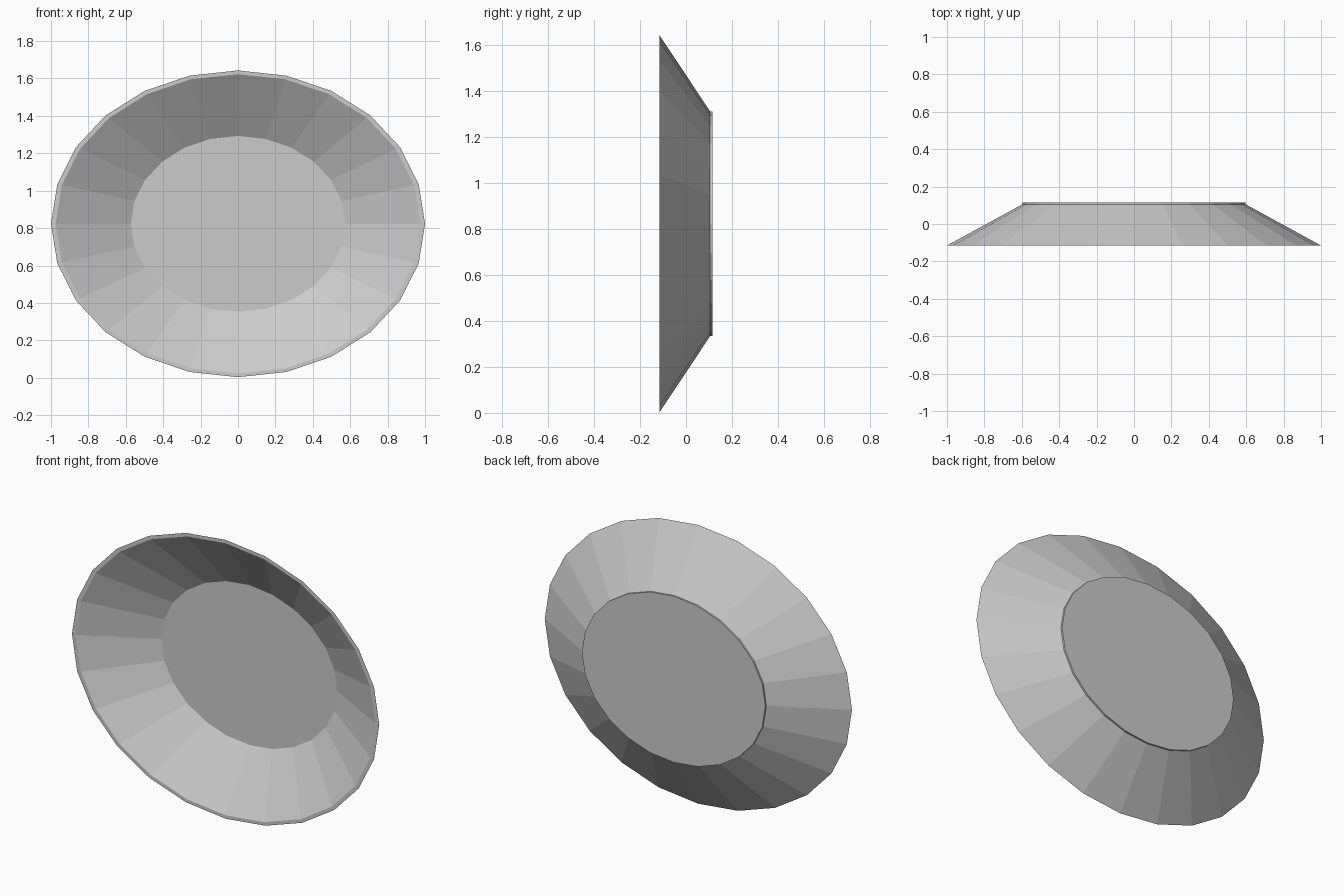
import bpy, bmesh
from math import sin, cos, tau

if "Cube" in bpy.data.objects:
    bpy.data.objects.remove(bpy.data.objects["Cube"])

SIDES = 24
CENTRE_Z = 0.823


def oval_lathe(name, rings, closed):
    """Skin a list of oval rings (half width, half height, y)."""
    bm = bmesh.new()
    loops = [[bm.verts.new((rx * cos(tau * i / SIDES), y, CENTRE_Z + rz * sin(tau * i / SIDES)))
              for i in range(SIDES)] for rx, rz, y in rings]
    pairs = list(zip(loops, loops[1:]))
    if closed:
        pairs.append((loops[-1], loops[0]))
    else:
        bm.faces.new(loops[0])
        bm.faces.new(loops[-1])
    for a, b in pairs:
        for i in range(SIDES):
            j = (i + 1) % SIDES
            bm.faces.new((a[i], a[j], b[j], b[i]))
    bmesh.ops.recalc_face_normals(bm, faces=bm.faces)
    mesh = bpy.data.meshes.new(name)
    bm.to_mesh(mesh)
    bm.free()
    obj = bpy.data.objects.new(name, mesh)
    bpy.context.collection.objects.link(obj)
    return obj


# One solid dish: back disc, short foot, flared wall, flat rim, inner wall, floor
oval_lathe("oval_dish", [
    (0.597, 0.489, 0.115),
    (0.597, 0.489, 0.105),
    (1.0, 0.820, -0.115),
    (0.975, 0.800, -0.115),
    (0.573, 0.470, 0.105),
], closed=False)
